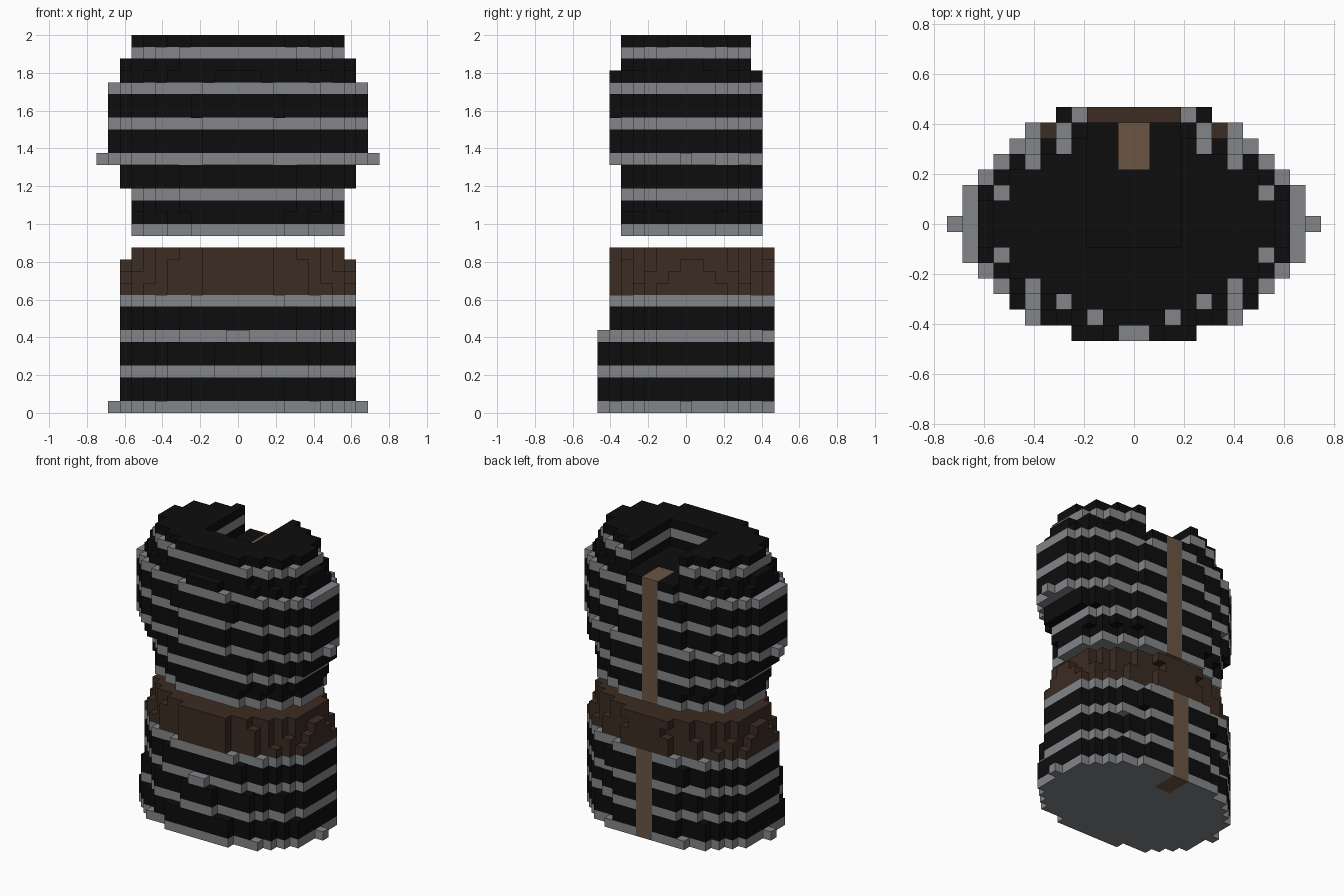
import bpy
import bmesh
from math import sqrt

cube = bpy.data.objects.get("Cube")
if cube:
    bpy.data.objects.remove(cube, do_unlink=True)

UNIT = 2 / 32  # edge of one block


def make_material(name, colour):
    mat = bpy.data.materials.new(name)
    mat.use_nodes = True
    rgba = (*colour, 1)
    mat.diffuse_color = rgba
    mat.node_tree.nodes["Principled BSDF"].inputs["Base Color"].default_value = rgba
    return mat


BLACK, GREY, BELT, STRAP = range(4)
materials = [
    make_material("black_cloth", (.004, .004, .004)),
    make_material("grey_stripe", (.225, .235, .25)),
    make_material("dark_brown_leather", (.044, .025, .016)),
    make_material("light_brown_strap", (.145, .092, .055)),
]

# Oval cross-sections in blocks: first layer, last layer, x radius, y radius, y centre
LOWER = [
    (0, 0, 10.55, 7.7, .05),
    (1, 2, 10.45, 7.55, .1),
    (3, 5, 10.45, 7.4, .2),
    (6, 6, 10.45, 7.35, .3),
    (7, 8, 10.45, 7.25, .5),
    (9, 9, 10.45, 7.05, .5),
]
WAIST = [
    (10, 10, 10.3, 6.8, .5),
    (11, 11, 10, 6.8, .5),
    (12, 12, 9.55, 6.8, .4),
    (13, 13, 9.3, 6.75, .5),
]
UPPER = [
    (15, 16, 9.3, 6.1, .5),
    (17, 18, 9.45, 6.3, .5),
    (19, 20, 10.4, 6.4, .5),
    (21, 21, 11.55, 6.5, .25),
    (22, 24, 11.4, 6.4, .1),
    (25, 26, 11.3, 6.4, .05),
    (27, 27, 11.2, 6.25, .05),
    (28, 28, 10.4, 6.2, .1),
    (29, 29, 9.9, 5.9, 0),
    (30, 30, 9.4, 5.7, 0),
    (31, 31, 9, 5.5, 0),
]


def fill_ovals(sections):
    """Return the set of blocks inside the stacked ovals."""
    blocks = set()
    for first, last, rx, ry, cy in sections:
        for y in range(-8, 9):
            t = 1 - ((y - cy) / ry) ** 2
            if t <= 0:
                continue
            half = round(rx * sqrt(t))
            blocks |= {(x, y, z) for z in range(first, last + 1)
                       for x in range(-half, half)}
    return blocks


def cloth_colour(x, y, z):
    """Stripes every third layer, with a strap down the middle of the back."""
    strap_start = {0: 5, 28: 4}.get(z, 7 if z < 10 else 6)
    if x in (-1, 0) and y >= strap_start and z < 29:
        return STRAP
    return GREY if z % 3 == 0 else BLACK


def belt_colour(x, y, z):
    return BELT


def build_blocks(name, blocks, colour_rule):
    """Skin the outside of a block set with square faces."""
    bm = bmesh.new()
    verts = {}

    def corner(p):
        if p not in verts:
            x, y, z = p
            verts[p] = bm.verts.new((x * UNIT, (y - .5) * UNIT, z * UNIT))
        return verts[p]

    for block in sorted(blocks):
        for axis in range(3):
            u, v = (axis + 1) % 3, (axis + 2) % 3
            for side in (0, 1):
                neighbour = list(block)
                neighbour[axis] += 2 * side - 1
                if tuple(neighbour) in blocks:
                    continue
                ring = []
                for du, dv in ((0, 0), (1, 0), (1, 1), (0, 1)):
                    p = list(block)
                    p[axis] += side
                    p[u] += du
                    p[v] += dv
                    ring.append(corner(tuple(p)))
                face = bm.faces.new(ring if side else ring[::-1])
                face.material_index = colour_rule(*block)
    mesh = bpy.data.meshes.new(name)
    bm.to_mesh(mesh)
    bm.free()
    for mat in materials:
        mesh.materials.append(mat)
    obj = bpy.data.objects.new(name, mesh)
    bpy.context.collection.objects.link(obj)
    return obj


# Lower body and belt
build_blocks("lower_body", fill_ovals(LOWER), cloth_colour)
build_blocks("belt", fill_ovals(WAIST), belt_colour)

# Upper body, floating above the belt, with a neck notch open to the back
upper = fill_ovals(UPPER)
notch = {(x, y, z) for x in range(-3, 3) for y in range(-1, 8) for z in (29, 30, 31)}
build_blocks("upper_body", upper - notch, cloth_colour)
